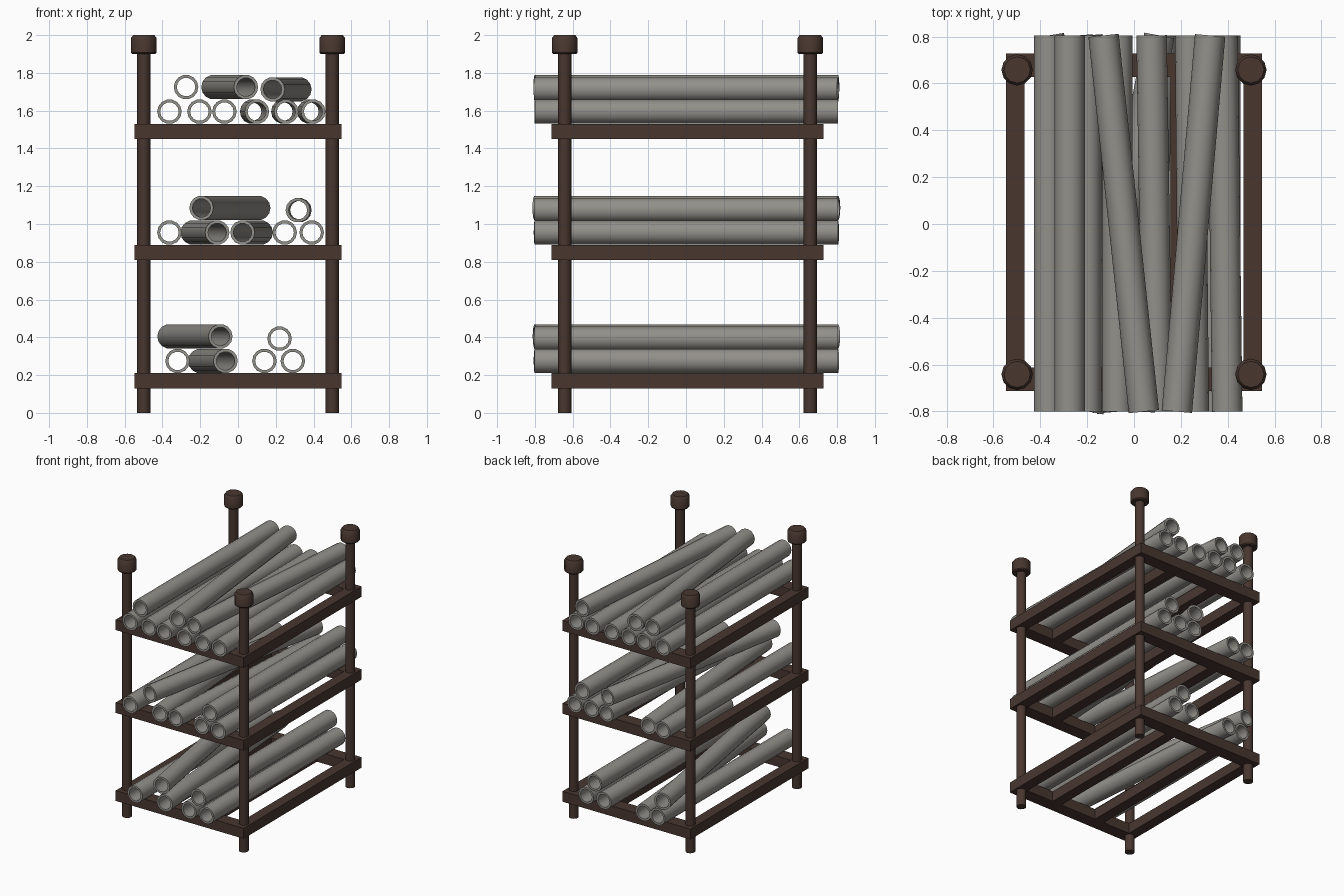
import bpy, bmesh, math
from mathutils import Matrix, Vector

cube = bpy.data.objects.get("Cube")
if cube:
    bpy.data.objects.remove(cube)


def material(name, color):
    m = bpy.data.materials.new(name)
    m.use_nodes = True
    m.diffuse_color = color
    bsdf = m.node_tree.nodes["Principled BSDF"]
    bsdf.inputs["Base Color"].default_value = color
    bsdf.inputs["Roughness"].default_value = 0.8
    return m


BROWN = material("dark brown", (0.065, 0.037, 0.028, 1))
GREY = material("pipe grey", (0.29, 0.28, 0.255, 1))


def add_object(name, bm, mat, smooth=False):
    bmesh.ops.recalc_face_normals(bm, faces=bm.faces)
    mesh = bpy.data.meshes.new(name)
    bm.to_mesh(mesh)
    bm.free()
    mesh.materials.append(mat)
    ob = bpy.data.objects.new(name, mesh)
    bpy.context.collection.objects.link(ob)
    if smooth:
        bpy.ops.object.select_all(action='DESELECT')
        ob.select_set(True)
        bpy.context.view_layer.objects.active = ob
        bpy.ops.object.shade_smooth_by_angle(angle=math.radians(40))
    return ob


def box(name, x0, x1, y0, y1, z0, z1):
    bm = bmesh.new()
    bmesh.ops.create_cube(bm, size=1)
    bmesh.ops.scale(bm, vec=(x1 - x0, y1 - y0, z1 - z0), verts=bm.verts)
    bmesh.ops.translate(bm, vec=((x0 + x1) / 2, (y0 + y1) / 2, (z0 + z1) / 2), verts=bm.verts)
    return add_object(name, bm, BROWN)


def lathe(name, profile, mat, sides, matrix, closed=False):
    """Spin (radius, height) points about z, capping the ends or closing the loop."""
    bm = bmesh.new()
    rings = [[bm.verts.new((r * math.cos(math.tau * i / sides),
                            r * math.sin(math.tau * i / sides), h))
              for i in range(sides)] for r, h in profile]
    pairs = list(zip(rings, rings[1:]))
    if closed:
        pairs.append((rings[-1], rings[0]))
    else:
        bm.faces.new(rings[0])
        bm.faces.new(rings[-1])
    for a, b in pairs:
        for i in range(sides):
            j = (i + 1) % sides
            bm.faces.new((a[i], a[j], b[j], b[i]))
    bmesh.ops.transform(bm, matrix=matrix, verts=bm.verts)
    return add_object(name, bm, mat, smooth=True)


# Corner posts with round caps
OFF = 0.008
for end, sy in (("front", -1), ("back", 1)):
    for side, sx in (("right", -1), ("left", 1)):
        place = Matrix.Translation((sx * 0.499, sy * 0.65 + OFF, 0))
        lathe(f"{end}_{side}_post", [(0.035, 0), (0.035, 1.93)], BROWN, 12, place)
        lathe(f"{end}_{side}_cap",
              [(0.06, 1.9), (0.067, 1.907), (0.067, 1.985), (0.056, 2.0)], BROWN, 12, place)

# Shelf frames: two side rails, two end rails, two inner slats
X, Y, RAIL, END = 0.547, 0.72, 0.08, 0.1
SHELVES = {"lower": 0.13, "middle": 0.81, "upper": 1.45}
for level, z in SHELVES.items():
    top = z + 0.08
    for side, s in (("right", -1), ("left", 1)):
        a, b = sorted((s * X, s * (X - RAIL)))
        box(f"{level}_{side}_rail", a, b, OFF - Y, OFF + Y, z, top)
        box(f"{level}_{side}_slat", s * 0.195 - 0.04, s * 0.195 + 0.04,
            OFF - Y + END, OFF + Y - END, z, top)
    for end, s in (("front", -1), ("back", 1)):
        a, b = sorted((s * Y + OFF, s * (Y - END) + OFF))
        box(f"{level}_{end}_rail", RAIL - X, X - RAIL, a, b, z, top)

# Hollow pipes: (front x, back x) for the bottom and top layer of each shelf
R, HOLE, HALF = 0.065, 0.049, 0.803
STACKS = {
    "lower": ([(-0.32, -0.32), (-0.066, -0.2), (0.14, 0.14), (0.29, 0.29)],
              [(-0.093, -0.363), (0.22, 0.22)]),
    "middle": ([(-0.363, -0.363), (-0.11, -0.24), (0.024, 0.12), (0.247, 0.247), (0.39, 0.39)],
               [(-0.194, 0.108), (0.317, 0.325)]),
    "upper": ([(-0.363, -0.363), (-0.204, -0.204), (-0.072, -0.072), (0.1, 0.075),
               (0.255, 0.24), (0.398, 0.378)],
              [(-0.275, -0.275), (0.042, -0.13), (0.183, 0.325)]),
}
for level, layers in STACKS.items():
    base = SHELVES[level] + 0.08
    for row, pipes in enumerate(layers):
        for n, (fx, bx) in enumerate(pipes):
            # The last pipe of a top layer settles a little lower
            drop = 0.012 if row and n == len(pipes) - 1 else 0
            z = base + R + row * 2 * R - drop
            direction = Vector((bx - fx, 2 * HALF, 0))
            h = direction.length / 2
            place = (Matrix.Translation(((fx + bx) / 2, 0.002, z))
                     @ direction.to_track_quat('Z', 'Y').to_matrix().to_4x4())
            lathe(f"{level}_{'top' if row else 'bottom'}_pipe_{n + 1}",
                  [(R, -h), (R, h), (HOLE, h), (HOLE, -h)], GREY, 14, place, closed=True)
